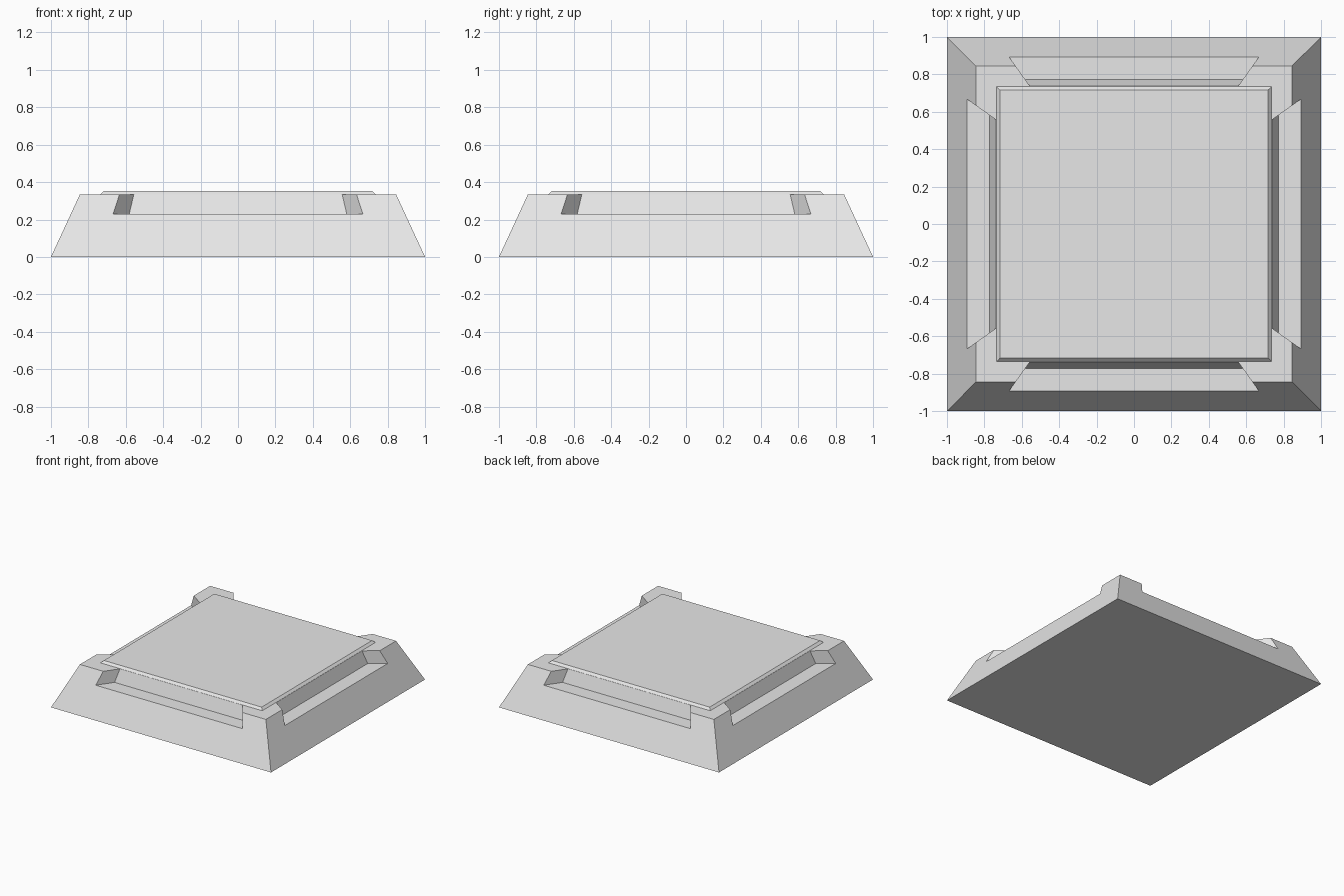
import bpy
import bmesh
from mathutils import Matrix
from math import pi

cube = bpy.data.objects.get("Cube")
if cube:
    bpy.data.objects.remove(cube, do_unlink=True)

grey = bpy.data.materials.new("light_grey")
grey.use_nodes = True
colour = (0.8, 0.8, 0.8, 1)
grey.diffuse_color = colour
grey.node_tree.nodes["Principled BSDF"].inputs["Base Color"].default_value = colour


def prism(name, lower, upper, turns=(0,)):
    """Join a lower and an upper loop of corners, repeated around z."""
    bm = bmesh.new()
    n = len(lower)
    for turn in turns:
        rot = Matrix.Rotation(turn * pi / 2, 3, "Z")
        lo = [bm.verts.new(rot @ Matrix.Identity(3) @ bpy_vec(c)) for c in lower]
        up = [bm.verts.new(rot @ bpy_vec(c)) for c in upper]
        bm.faces.new(lo[::-1])
        bm.faces.new(up)
        for i in range(n):
            j = (i + 1) % n
            bm.faces.new((lo[i], lo[j], up[j], up[i]))
    bmesh.ops.recalc_face_normals(bm, faces=bm.faces)
    mesh = bpy.data.meshes.new(name)
    bm.to_mesh(mesh)
    bm.free()
    mesh.materials.append(grey)
    obj = bpy.data.objects.new(name, mesh)
    bpy.context.collection.objects.link(obj)
    return obj


def bpy_vec(corner):
    return Matrix.Translation(corner).to_translation()


def square(r, z):
    return [(-r, -r, z), (r, -r, z), (r, r, z), (-r, r, z)]


def notch_loop(inner_y, outer_y, z):
    # Notch sides flare outwards along one vertical plane each
    inner, outer = (0.58 + 0.71 * (-0.77 - y) for y in (inner_y, outer_y))
    return [(-outer, outer_y, z), (outer, outer_y, z),
            (inner, inner_y, z), (-inner, inner_y, z)]


# Sloped base with a flared notch cut into the top of each side
base = prism("sloped_base", square(1, 0), square(0.845, 0.335))
cutter = prism("notch_cutter", notch_loop(-0.772, -1.1, 0.23),
               notch_loop(-0.702, -1.1, 0.44), turns=range(4))
cutter.hide_render = True
cut = base.modifiers.new("notches", "BOOLEAN")
cut.operation = "DIFFERENCE"
cut.solver = "EXACT"
cut.object = cutter

# Bake the cut and drop the cutter
graph = bpy.context.evaluated_depsgraph_get()
carved = bpy.data.meshes.new_from_object(base.evaluated_get(graph))
base.modifiers.clear()
base.data = carved
bpy.data.objects.remove(cutter, do_unlink=True)

# Thin bevelled plate on top
prism("top_plate", square(0.735, 0.335), square(0.717, 0.353))
